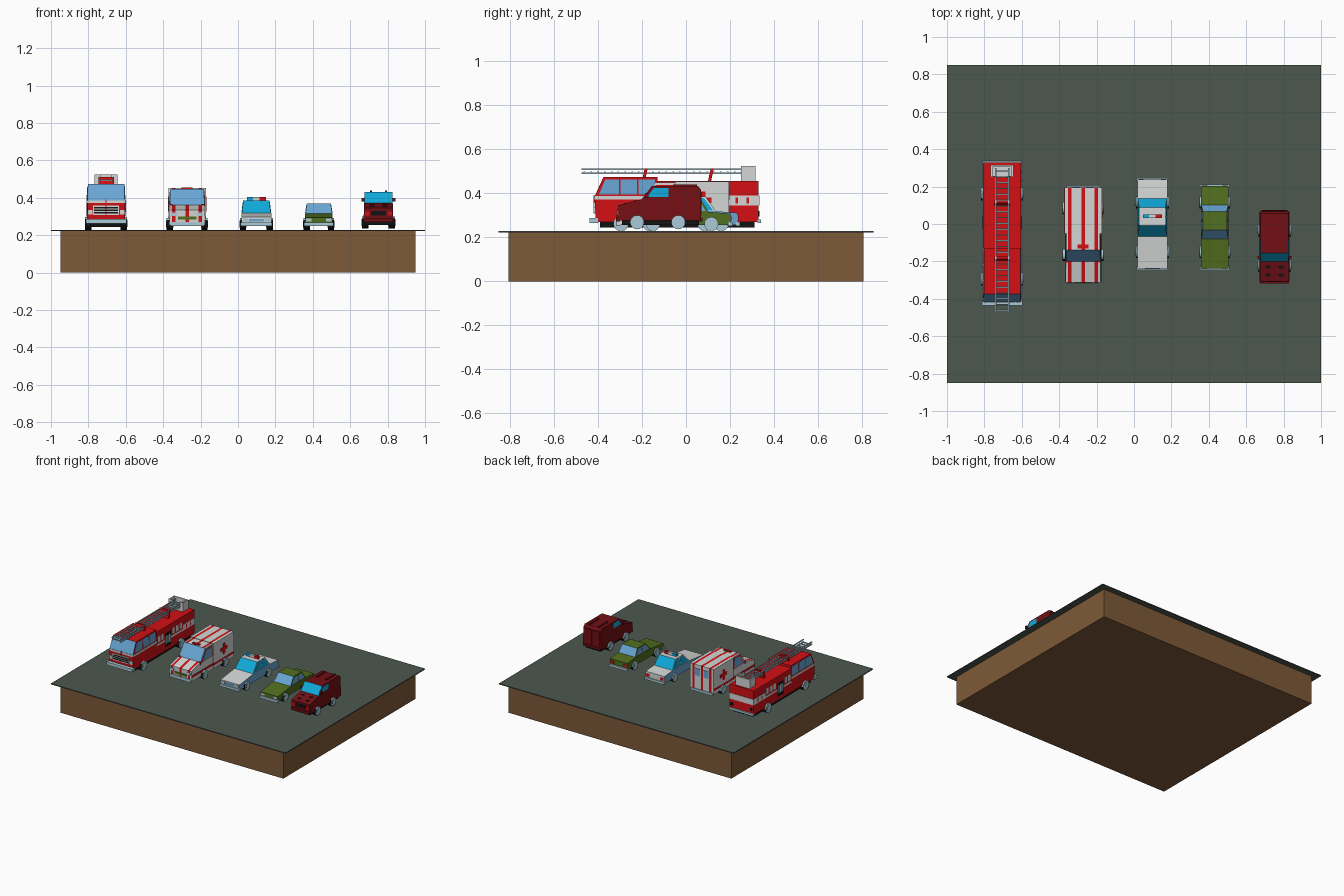
import bpy, bmesh
from mathutils import Matrix

cube = bpy.data.objects.get("Cube")
if cube:
    bpy.data.objects.remove(cube)

# Palette
PALETTE = {
    "asphalt": (0.075, 0.095, 0.08), "earth": (0.21, 0.1, 0.04),
    "red": (0.65, 0.005, 0.007), "dark_red": (0.17, 0.005, 0.007),
    "green": (0.085, 0.16, 0.014), "white": (0.66, 0.68, 0.68),
    "pale_trim": (0.4, 0.6, 0.68), "sky_glass": (0.14, 0.38, 0.66),
    "cyan_glass": (0.005, 0.4, 0.7), "black": (0.006, 0.006, 0.006)}
NAMES = list(PALETTE)
MATS = {}
for name, rgb in PALETTE.items():
    m = bpy.data.materials.new(name)
    m.use_nodes = True
    m.diffuse_color = (*rgb, 1)
    m.node_tree.nodes["Principled BSDF"].inputs["Base Color"].default_value = (*rgb, 1)
    MATS[name] = m


def finish(name, bm):
    """Turn a bmesh whose face indices point into NAMES into an object."""
    bmesh.ops.recalc_face_normals(bm, faces=bm.faces)
    used = sorted({f.material_index for f in bm.faces})
    for f in bm.faces:
        f.material_index = used.index(f.material_index)
    mesh = bpy.data.meshes.new(name)
    bm.to_mesh(mesh)
    bm.free()
    for i in used:
        mesh.materials.append(MATS[NAMES[i]])
    ob = bpy.data.objects.new(name, mesh)
    bpy.context.collection.objects.link(ob)
    return ob


def prism(name, pts, xc, hw, mat, top=None, glass=(), glass_mat="sky_glass", side=None, stripes=()):
    """Extrude a (y, z) profile across x; top is the half width at the highest point."""
    top = hw if top is None else top
    zs = [z for _, z in pts]
    z0, z1 = min(zs), max(zs)
    bm = bmesh.new()
    rows = []
    for s in (-1, 1):
        rows.append([bm.verts.new((xc + s * (hw + (top - hw) * (z - z0) / (z1 - z0)), y, z)) for y, z in pts])
    ends = [bm.faces.new(r) for r in rows]
    n = len(pts)
    panes = []
    for i in range(n):
        j = (i + 1) % n
        f = bm.faces.new((rows[0][i], rows[0][j], rows[1][j], rows[1][i]))
        if i in glass:
            panes.append(f)
    for f in bm.faces:
        f.material_index = NAMES.index(side if side and f in ends else mat)
    if panes:
        bmesh.ops.inset_individual(bm, faces=panes, thickness=0.006)
        for f in panes:
            f.material_index = NAMES.index(glass_mat)
    # Lengthwise stripes: (from, to) offsets from the centre line
    for span in stripes:
        for x in span:
            bmesh.ops.bisect_plane(bm, geom=bm.verts[:] + bm.edges[:] + bm.faces[:],
                                   plane_co=(xc + x, 0, 0), plane_no=(1, 0, 0))
    bm.normal_update()
    for f in bm.faces:
        x = f.calc_center_median().x - xc
        if any(a < x < b for a, b in stripes) and f.material_index == NAMES.index(mat) and abs(f.normal.x) < 0.5:
            f.material_index = NAMES.index("red")
    return finish(name, bm)


def box(name, xc, hw, y0, y1, z0, z1, mat, **kw):
    return prism(name, [(y0, z0), (y0, z1), (y1, z1), (y1, z0)], xc, hw, mat, **kw)


def wheels(prefix, xc, outer, ys, r=0.032, ground=0.228):
    for axle, y in zip(("front", "rear"), ys):
        for label, s in (("right", -1), ("left", 1)):
            bm = bmesh.new()
            for rad, depth, mat in ((r, 0.034, "black"), (r * 0.58, 0.038, "pale_trim")):
                start = len(bm.faces)
                turn = Matrix.Translation((xc + s * (outer - 0.017), y, ground + r)) @ Matrix.Rotation(1.5708, 4, "Y")
                bmesh.ops.create_cone(bm, cap_ends=True, segments=16, radius1=rad, radius2=rad, depth=depth, matrix=turn)
                bm.faces.ensure_lookup_table()
                for f in bm.faces[start:]:
                    f.material_index = NAMES.index(mat)
            finish(f"{prefix}_{axle}_{label}_wheel", bm)


def pair(name, xc, dx, *args):
    for label, s in (("right", -1), ("left", 1)):
        box(f"{name}_{label}", xc + s * dx, *args)


# Ground
box("earth_base", 0, 0.95, -0.805, 0.805, 0, 0.222, "earth")
box("road_slab", 0, 1, -0.85, 0.85, 0.222, 0.229, "asphalt")

# Fire truck
X = -0.705
prism("fire_cab", [(-0.41, 0.27), (-0.415, 0.385), (-0.375, 0.473), (-0.13, 0.473), (-0.13, 0.27)],
      X, 0.102, "red", top=0.098, glass=(1,))
box("fire_body", X, 0.102, -0.13, 0.33, 0.27, 0.455, "red")
box("fire_chassis", X, 0.085, -0.39, 0.31, 0.245, 0.27, "black")
box("fire_front_bumper", X, 0.108, -0.437, -0.4, 0.264, 0.287, "pale_trim")
box("fire_rear_bumper", X, 0.105, 0.325, 0.34, 0.264, 0.28, "pale_trim")
box("fire_windshield_post", X, 0.003, -0.419, -0.41, 0.31, 0.39, "red")
box("fire_cab_band", X, 0.104, -0.418, -0.13, 0.372, 0.386, "white")
prism("fire_cab_front_window", [(-0.395, 0.395), (-0.366, 0.463), (-0.305, 0.463), (-0.305, 0.395)],
      X, 0.102, "sky_glass", top=0.1)
for i, y in enumerate((-0.297, -0.215)):
    box(f"fire_cab_side_window_{i}", X, 0.102, y, y + 0.074, 0.395, 0.463, "sky_glass", top=0.1)
box("fire_grille", X, 0.07, -0.419, -0.4, 0.308, 0.358, "white")
for i in range(3):
    box(f"fire_grille_slot_{i}", X, 0.064, -0.421, -0.41, 0.315 + i * 0.014, 0.323 + i * 0.014, "black")
pair("fire_headlight", X, 0.086, 0.012, -0.419, -0.4, 0.31, 0.335, "white")
box("fire_body_stripe", X, 0.104, 0.19, 0.333, 0.345, 0.39, "white")
box("fire_mid_stripe", X, 0.1035, -0.13, 0.19, 0.345, 0.36, "white")
box("fire_pump_panel", X, 0.104, -0.03, 0.04, 0.3, 0.4, "black")
for i in range(3):
    box(f"fire_pump_gauge_{i}", X, 0.106, -0.022 + i * 0.02, -0.008 + i * 0.02, 0.325, 0.385, "pale_trim")
for i, y in enumerate((-0.115, -0.075, 0.06, 0.105, 0.15)):
    box(f"fire_locker_{i}", X, 0.104, y, y + 0.028, 0.37, 0.415, "white")
for i in range(2):
    box(f"fire_stripe_gap_{i}", X, 0.105, 0.225 + i * 0.05, 0.235 + i * 0.05, 0.353, 0.38, "red")
pair("fire_tail_light", X, 0.085, 0.01, 0.32, 0.333, 0.295, 0.32, "black")
wheels("fire", X, 0.112, (-0.295, 0.16), 0.035)

# Roof ladder and basket
for z in (0.488, 0.506):
    pair(f"ladder_rail_{round(z * 1000)}", X, 0.035, 0.004, -0.475, 0.3, z, z + 0.006, "pale_trim")
for i in range(25):
    y = -0.465 + i * 0.031
    box(f"ladder_rung_{i}", X, 0.036, y, y + 0.007, 0.49, 0.498, "pale_trim")
for i, y in enumerate((-0.2, 0.1)):
    prism(f"ladder_support_{i}", [(y, 0.455), (y + 0.012, 0.512), (y + 0.026, 0.512), (y + 0.014, 0.455)], X, 0.042, "red")
box("basket_floor", X, 0.06, 0.25, 0.316, 0.455, 0.47, "white")
pair("basket_side", X, 0.056, 0.005, 0.25, 0.316, 0.465, 0.524, "white")
box("basket_back", X, 0.06, 0.306, 0.316, 0.465, 0.524, "white")
pair("basket_front", X, 0.045, 0.015, 0.25, 0.257, 0.465, 0.524, "white")

# Ambulance
X = -0.272
BANDS = ((-0.08, -0.062), (-0.009, 0.009), (0.062, 0.08))
prism("ambulance_cab", [(-0.31, 0.255), (-0.312, 0.335), (-0.2, 0.362), (-0.14, 0.448), (-0.04, 0.448), (-0.04, 0.255)],
      X, 0.096, "white", top=0.09, glass=(2,), stripes=BANDS)
box("ambulance_box", X, 0.1, -0.05, 0.195, 0.258, 0.452, "white", stripes=BANDS)
prism("ambulance_window_trim", [(-0.19, 0.357), (-0.137, 0.438), (-0.058, 0.438), (-0.058, 0.357)],
      X, 0.0945, "red", top=0.0925)
prism("ambulance_side_window", [(-0.177, 0.363), (-0.134, 0.431), (-0.066, 0.431), (-0.066, 0.363)],
      X, 0.0965, "sky_glass", top=0.0935)
pair("ambulance_windshield_post", X, 0.086, 0.008, -0.205, -0.19, 0.345, 0.366, "red")
box("ambulance_side_stripe", X, 0.1015, -0.05, 0.193, 0.285, 0.3, "red")
box("ambulance_cab_stripe", X, 0.0975, -0.31, -0.05, 0.285, 0.3, "red")
box("ambulance_cross_bar", X, 0.103, 0.035, 0.115, 0.355, 0.38, "red")
box("ambulance_cross_post", X, 0.1025, 0.0625, 0.0875, 0.328, 0.408, "red")
box("ambulance_grille", X, 0.05, -0.315, -0.3, 0.283, 0.3, "green")
pair("ambulance_headlight", X, 0.07, 0.015, -0.316, -0.3, 0.303, 0.322, "pale_trim")
box("ambulance_front_bumper", X, 0.09, -0.318, -0.3, 0.25, 0.272, "pale_trim")
box("ambulance_rear_bumper", X, 0.09, 0.185, 0.203, 0.25, 0.268, "pale_trim")
pair("ambulance_rear_window", X, 0.036, 0.022, 0.19, 0.198, 0.37, 0.425, "sky_glass")
box("ambulance_beacon", X, 0.03, -0.13, -0.11, 0.446, 0.455, "red")
wheels("ambulance", X, 0.11, (-0.165, 0.085))


def sedan(prefix, xc, hw, mat, glass, y0, y1, screen, rear, hood, roof, side=None):
    """Lower body, glazed cabin, bumpers and lamps; screen and rear are (base, roof) y pairs."""
    prism(f"{prefix}_body", [(y0, 0.255), (y0, hood - 0.02), (screen[0], hood), (rear[0], hood),
                             (y1, hood - 0.008), (y1, 0.255)], xc, hw, mat, side=side)
    prism(f"{prefix}_cabin", [(screen[0], hood - 0.002), (screen[1], roof), (rear[1], roof), (rear[0], hood - 0.002)],
          xc, hw - 0.002, mat, top=hw - 0.01, glass=(0, 2), glass_mat=glass)
    mid, low, high = (screen[1] + rear[1]) / 2, hood + 0.004, roof - 0.008
    for label, a, b, s in (("front", screen[0], screen[1], 1), ("back", rear[0], rear[1], -1)):
        prism(f"{prefix}_{label}_side_window", [(a + s * 0.014, low), (b + s * 0.006, high),
              (mid - s * 0.004, high), (mid - s * 0.004, low)], xc, hw - 0.0005, glass, top=hw - 0.0075)
    for label, y in (("front", y0), ("rear", y1)):
        box(f"{prefix}_{label}_bumper", xc, hw + 0.004, y - 0.009, y + 0.009, 0.25, 0.268, "pale_trim")
    pair(f"{prefix}_headlight", xc, hw - 0.02, 0.015, y0 - 0.003, y0 + 0.01, 0.273, 0.29, "pale_trim")
    pair(f"{prefix}_tail_light", xc, hw - 0.02, 0.014, y1 - 0.01, y1 + 0.003, 0.275, 0.295, "red")
    wheels(prefix, xc, hw + 0.008, (-0.15, 0.115))


# Patrol car with roof light bar
sedan("patrol", 0.098, 0.08, "white", "cyan_glass", -0.237, 0.237, (-0.068, -0.008), (0.137, 0.088), 0.318, 0.385, "sky_glass")
box("patrol_grille", 0.098, 0.04, -0.24, -0.23, 0.273, 0.288, "sky_glass")
for i, mat in enumerate(("cyan_glass", "white", "red")):
    box(f"patrol_light_{i}", 0.064 + i * 0.034, 0.017, 0.033, 0.052, 0.383, 0.404, mat)

# Green car
sedan("green_car", 0.432, 0.074, "green", "sky_glass", -0.237, 0.203, (-0.082, -0.032), (0.103, 0.068), 0.315, 0.37)

# Dark red utility wagon
X = 0.751
prism("wagon_body", [(-0.305, 0.275), (-0.308, 0.345), (-0.2, 0.373), (-0.155, 0.432), (0.055, 0.432),
                     (0.068, 0.415), (0.068, 0.275)], X, 0.08, "dark_red", top=0.074, glass=(2,), glass_mat="cyan_glass")
prism("wagon_side_window", [(-0.178, 0.383), (-0.146, 0.423), (-0.08, 0.423), (-0.08, 0.383)],
      X, 0.0765, "cyan_glass", top=0.0755)
box("wagon_chassis", X, 0.065, -0.29, 0.06, 0.255, 0.276, "black")
for i in range(2):
    y = -0.28 + i * 0.043
    pair(f"wagon_hood_vent_{i}", X, 0.034, 0.013, y, y + 0.024, 0.33, 0.356 + i * 0.011, "black")
pair("wagon_roof_rail", X, 0.04, 0.006, -0.06, 0.05, 0.43, 0.44, "dark_red")
pair("wagon_mirror", X, 0.083, 0.008, -0.185, -0.17, 0.38, 0.4, "dark_red")
box("wagon_grille", X, 0.04, -0.311, -0.3, 0.305, 0.33, "black")
pair("wagon_headlight", X, 0.06, 0.012, -0.311, -0.3, 0.305, 0.328, "red")
box("wagon_front_bumper", X, 0.078, -0.318, -0.3, 0.272, 0.29, "dark_red")
box("wagon_rear_bumper", X, 0.07, 0.06, 0.076, 0.272, 0.288, "dark_red")
pair("wagon_rear_door", X, 0.034, 0.03, 0.06, 0.071, 0.3, 0.405, "dark_red")
wheels("wagon", X, 0.088, (-0.222, -0.035), 0.032, 0.236)
